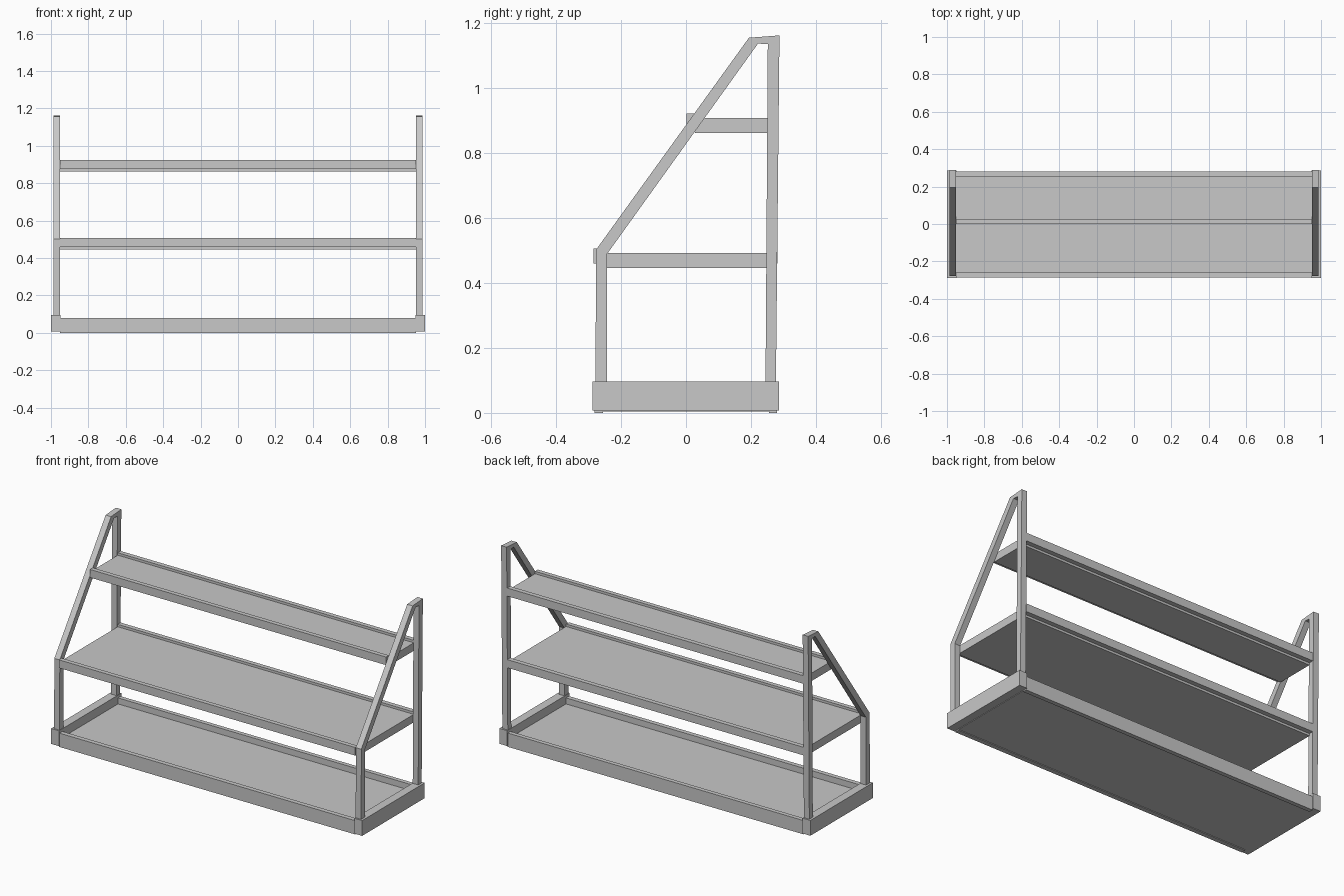
import bpy, bmesh

cube = bpy.data.objects.get("Cube")
if cube:
    bpy.data.objects.remove(cube, do_unlink=True)

# Single painted metal finish
grey = bpy.data.materials.new("light_grey")
grey.use_nodes = True
colour = (0.58, 0.58, 0.58, 1)
grey.diffuse_color = colour
grey.node_tree.nodes["Principled BSDF"].inputs["Base Color"].default_value = colour


def finish(name, bm):
    bmesh.ops.recalc_face_normals(bm, faces=bm.faces)
    mesh = bpy.data.meshes.new(name)
    bm.to_mesh(mesh)
    bm.free()
    mesh.materials.append(grey)
    obj = bpy.data.objects.new(name, mesh)
    bpy.context.collection.objects.link(obj)
    return obj


def box(name, x, y, z):
    """Box from (low, high) ranges on each axis."""
    bm = bmesh.new()
    bmesh.ops.create_cube(bm, size=1)
    for v in bm.verts:
        for i, (low, high) in enumerate((x, y, z)):
            v.co[i] = low if v.co[i] < 0 else high
    return finish(name, bm)


def side_frame(name, x0, x1):
    """Bent square tube: straight front leg, sloping brace, back post."""
    outer = [(-.279, .09), (-.277, .503), (.194, 1.156), (.288, 1.163), (.277, .09)]
    inner = [(-.243, .09), (-.243, .49), (.222, 1.138), (.252, 1.136), (.245, .09)]
    bm = bmesh.new()
    rings = []
    for o, i in zip(outer, inner):
        section = ((x0, o), (x1, o), (x1, i), (x0, i))
        rings.append([bm.verts.new((x, p[0], p[1])) for x, p in section])
    for a, b in zip(rings, rings[1:]):
        for k in range(4):
            n = (k + 1) % 4
            bm.faces.new((a[k], a[n], b[n], b[k]))
    bm.faces.new(rings[0])
    bm.faces.new(rings[-1])
    return finish(name, bm)


INNER = 0.952
span = (-INNER, INNER)

# Side frames and the base end rails they stand on
for label, s in (("left", 1), ("right", -1)):
    side_frame(label + "_side_frame", s * INNER, s * 0.987)
    box(label + "_base_rail", sorted((s * 0.95, s)), (-.288, .286), (.007, .096))

# Base tray
box("base_front_rail", span, (-.282, -.255), (0, .08))
box("base_back_rail", span, (.255, .28), (0, .08))
box("base_panel", span, (-.255, .255), (.004, .045))

# Shelves: a slab with a raised lip along the front and back
for label, front, bottom in (("middle", -.285, .447), ("upper", .001, .863)):
    lip_z = (bottom + .013, bottom + .06)
    box(label + "_shelf", span, (front + .026, .255), (bottom, bottom + .046))
    box(label + "_front_lip", span, (front, front + .026), lip_z)
    box(label + "_back_lip", span, (.255, .282), lip_z)
